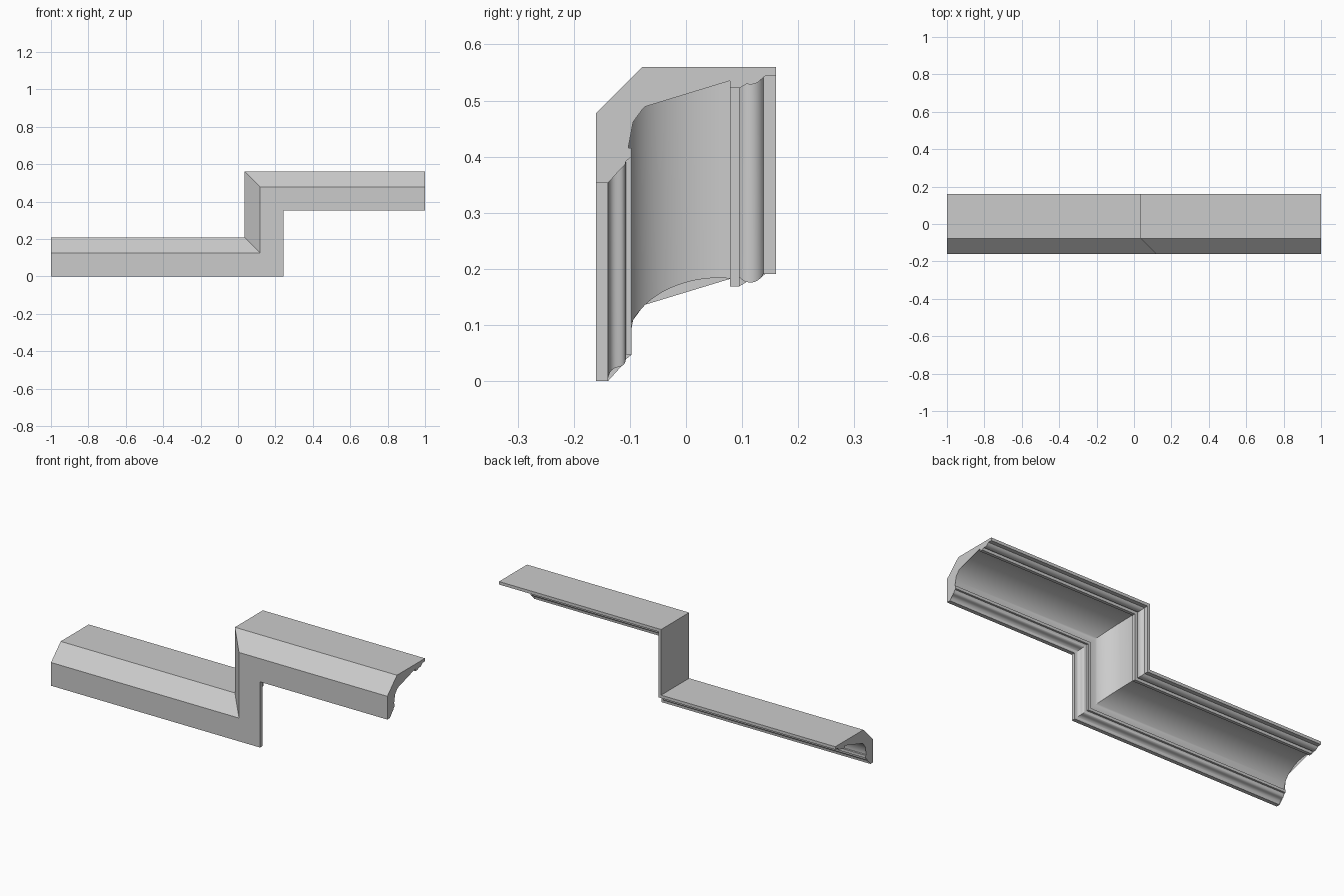
import bpy, bmesh, math

if "Cube" in bpy.data.objects:
    bpy.data.objects.remove(bpy.data.objects["Cube"])

TOP, LOW, X0 = 0.56, 0.207, 0.036   # upper run top, lower run top, riser back face

# Cross-section of the moulding as (y, z), drawn at the upper run
profile = [(-0.16, 0.353), (-0.16, 0.478), (-0.078, 0.56), (0.16, 0.56),
           (0.16, 0.544), (0.138, 0.544)]


def bezier(p0, p1, p2, p3, n):
    return [tuple((1-t)**3*a + 3*(1-t)**2*t*b + 3*(1-t)*t*t*c + t**3*d
                  for a, b, c, d in zip(p0, p1, p2, p3))
            for t in (i/n for i in range(1, n+1))]


# rounded back bead
profile += bezier((0.138, 0.544), (0.130, 0.527), (0.108, 0.523), (0.095, 0.538), 10)
# back fillet
profile += [(0.095, 0.522), (0.078, 0.522), (0.078, 0.536)]
# large elliptical cove
for i in range(25):
    a = math.radians(90 + 90*i/24)
    profile.append((0.06 + 0.167*math.cos(a), 0.415 + 0.122*math.sin(a)))
# front fillet
profile += [(-0.097, 0.415), (-0.097, 0.400), (-0.107, 0.400), (-0.107, 0.392)]
# front ogee
profile += bezier((-0.107, 0.392), (-0.109, 0.381), (-0.114, 0.380), (-0.121, 0.378), 6)
profile += bezier((-0.121, 0.378), (-0.130, 0.376), (-0.136, 0.372), (-0.139, 0.358), 6)
profile.append((-0.139, 0.353))

# Mitred sweep: lower run, riser, upper run
stations = [lambda d: (-1.0, LOW - d), lambda d: (X0 + d, LOW - d),
            lambda d: (X0 + d, TOP - d), lambda d: (1.0, TOP - d)]
bm = bmesh.new()
rings = []
for st in stations:
    ring = []
    for y, z in profile:
        x, h = st(TOP - z)
        ring.append(bm.verts.new((x, y, h)))
    rings.append(ring)
n = len(profile)
for r0, r1 in zip(rings, rings[1:]):
    for i in range(n):
        j = (i + 1) % n
        bm.faces.new((r0[i], r0[j], r1[j], r1[i]))
caps = [bm.faces.new(rings[0]), bm.faces.new(rings[-1])]
bmesh.ops.triangulate(bm, faces=caps)
bmesh.ops.recalc_face_normals(bm, faces=bm.faces)
mesh = bpy.data.meshes.new("stepped_cove_moulding")
bm.to_mesh(mesh)
bm.free()

obj = bpy.data.objects.new("stepped_cove_moulding", mesh)
bpy.context.collection.objects.link(obj)
bpy.context.view_layer.objects.active = obj
obj.select_set(True)
bpy.ops.object.shade_smooth_by_angle(angle=math.radians(30))
